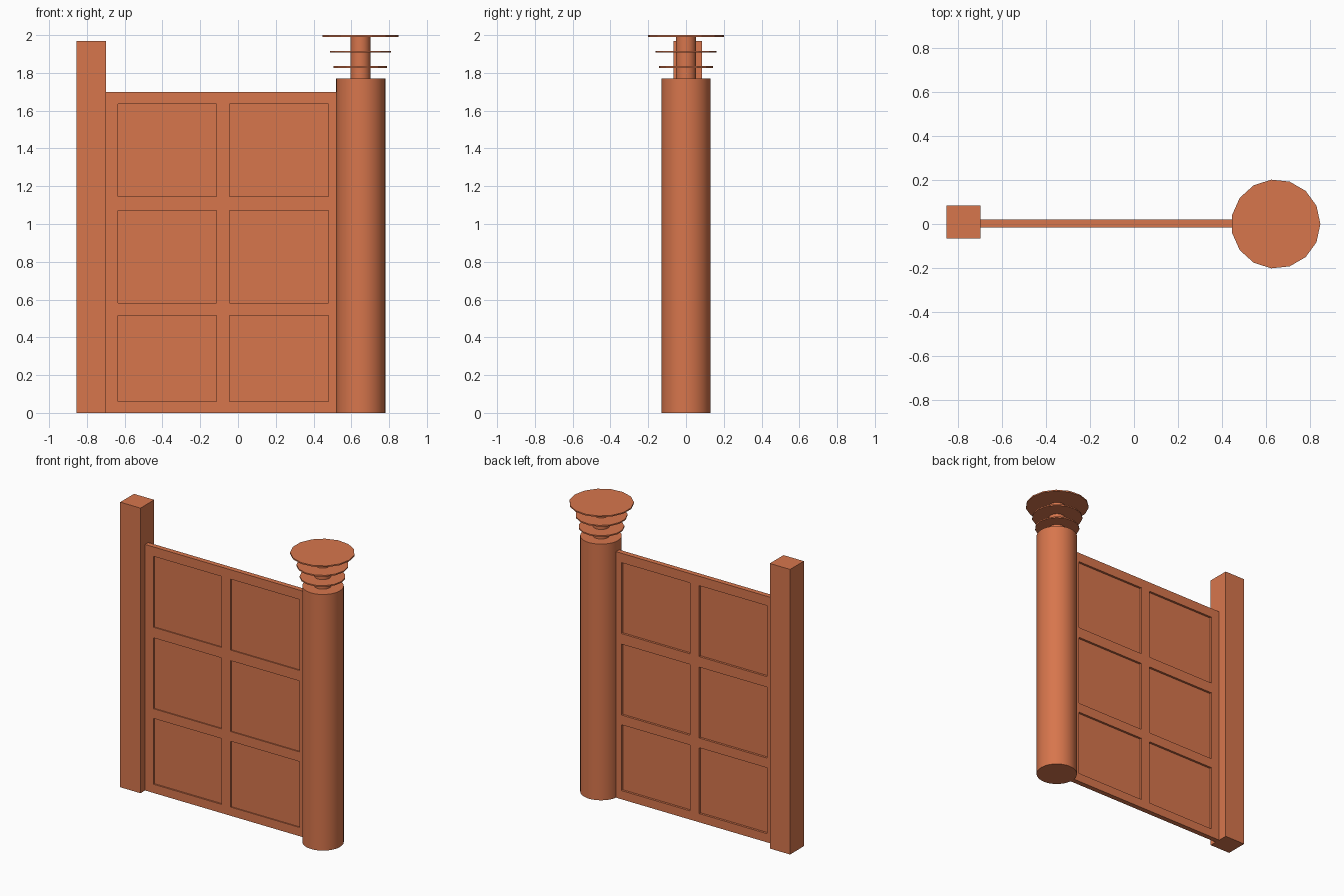
import bpy, bmesh
from math import radians

cube = bpy.data.objects.get("Cube")
if cube:
    bpy.data.objects.remove(cube, do_unlink=True)

COLOUR = (0.68, 0.18, 0.073, 1)
clay = bpy.data.materials.new("terracotta")
clay.use_nodes = True
clay.diffuse_color = COLOUR
clay.node_tree.nodes["Principled BSDF"].inputs["Base Color"].default_value = COLOUR


def box(name, x, y, z):
    """Box from (low, high) ranges on each axis."""
    ranges = (x, y, z)
    bpy.ops.mesh.primitive_cube_add(size=1, location=[(a + b) / 2 for a, b in ranges])
    ob = bpy.context.object
    ob.name = name
    ob.scale = [b - a for a, b in ranges]
    bpy.ops.object.transform_apply(location=False, rotation=False, scale=True)
    ob.data.materials.append(clay)
    return ob


def cylinder(name, x, radius, z, sides, smooth=True):
    """Upright cylinder with its first vertex on +x."""
    bpy.ops.mesh.primitive_cylinder_add(
        vertices=sides, radius=radius, depth=z[1] - z[0],
        location=(x, 0, (z[0] + z[1]) / 2), rotation=(0, 0, radians(-90)))
    ob = bpy.context.object
    ob.name = name
    ob.data.materials.append(clay)
    if smooth:
        bpy.ops.object.shade_smooth_by_angle(angle=radians(30))
    return ob


# Square post
box("square_post", (-0.855, -0.70), (-0.065, 0.085), (0, 1.97))

# Gate frame: a lattice with six openings, given thickness
xs = (-0.70, -0.635, -0.115, -0.045, 0.48, 0.54)
zs = (0, 0.06, 0.515, 0.582, 1.072, 1.145, 1.635, 1.70)
FRONT, BACK = -0.015, 0.02
bm = bmesh.new()
grid = [[bm.verts.new((x, FRONT, z)) for z in zs] for x in xs]
for i in range(len(xs) - 1):
    for j in range(len(zs) - 1):
        if not (i % 2 and j % 2):
            bm.faces.new((grid[i][j], grid[i + 1][j], grid[i + 1][j + 1], grid[i][j + 1]))
mesh = bpy.data.meshes.new("gate_frame")
bm.to_mesh(mesh)
bm.free()
mesh.materials.append(clay)
frame = bpy.data.objects.new("gate_frame", mesh)
bpy.context.collection.objects.link(frame)
solid = frame.modifiers.new("thickness", 'SOLIDIFY')
solid.thickness = BACK - FRONT
solid.offset = -1

# Recessed panels, the lower one beside the post set a little deeper
for i in (1, 3):
    for j in (1, 3, 5):
        front = FRONT + (0.011 if (i, j) == (1, 1) else 0.008)
        box("gate_panel", (xs[i], xs[i + 1]), (front, BACK - 0.015), (zs[j], zs[j + 1]))

# Round column with its neck and three widening discs
cylinder("round_column", 0.65, 0.13, (0, 1.77), 32)
cylinder("column_neck", 0.648, 0.053, (1.77, 1.995), 32)
for name, radius, top in (("lower_disc", 0.143, 1.836),
                          ("middle_disc", 0.163, 1.916),
                          ("top_disc", 0.203, 2.0)):
    cylinder(name, 0.646, radius, (top - 0.009, top), 15, smooth=False)
